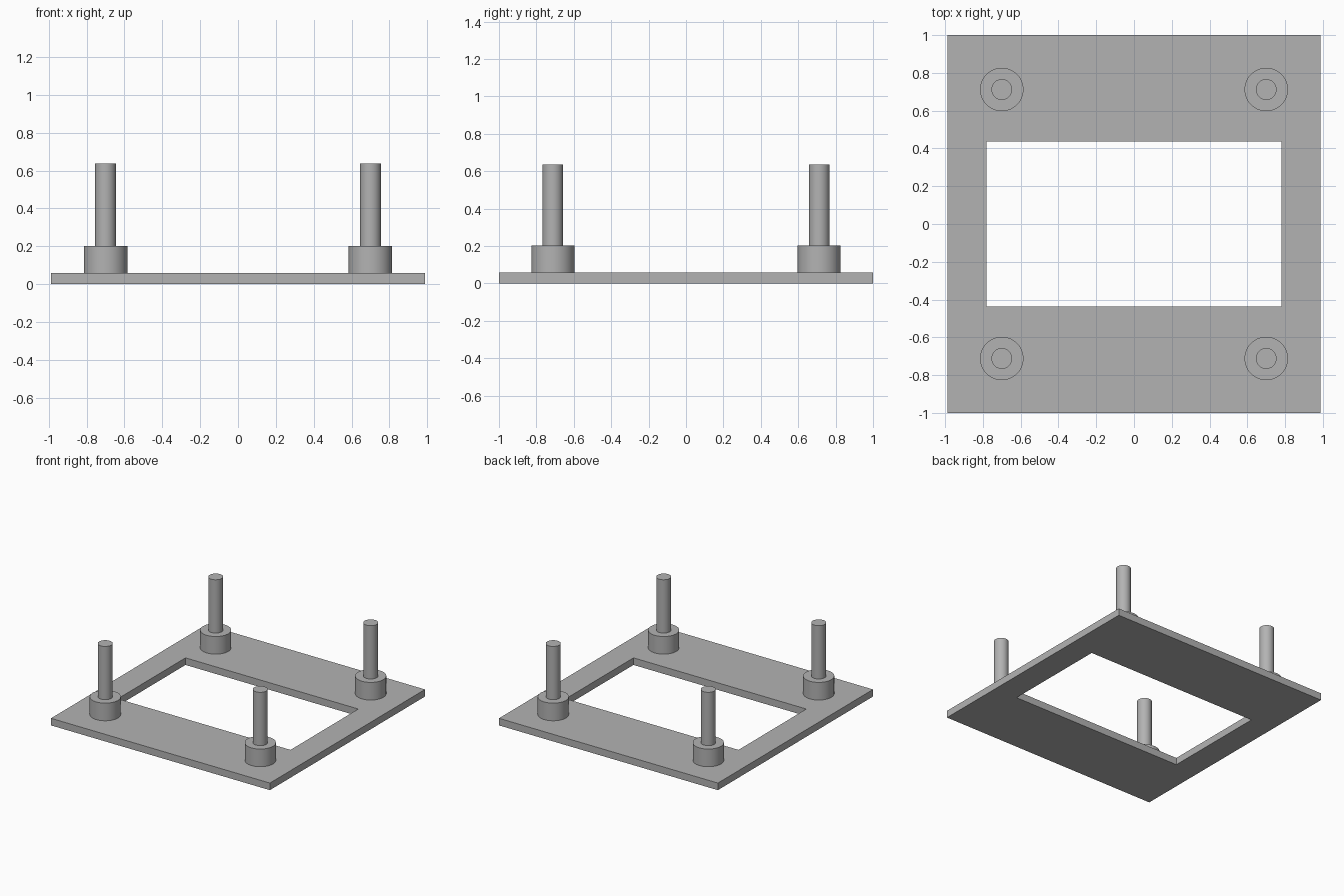
import bpy
import bmesh

cube = bpy.data.objects.get("Cube")
if cube:
    bpy.data.objects.remove(cube, do_unlink=True)

GREY = (0.45, 0.45, 0.45, 1)
grey = bpy.data.materials.new("plain grey")
grey.use_nodes = True
grey.diffuse_color = GREY
grey.node_tree.nodes["Principled BSDF"].inputs["Base Color"].default_value = GREY

PLATE_TOP, BOSS_TOP, PIN_TOP = 0.058, 0.202, 0.637


def make_object(name, bm):
    bmesh.ops.recalc_face_normals(bm, faces=bm.faces)
    mesh = bpy.data.meshes.new(name)
    bm.to_mesh(mesh)
    bm.free()
    mesh.materials.append(grey)
    obj = bpy.data.objects.new(name, mesh)
    bpy.context.collection.objects.link(obj)
    return obj


def rectangle(bm, half_x, half_y):
    corners = [(-1, -1), (1, -1), (1, 1), (-1, 1)]
    return [bm.verts.new((sx * half_x, sy * half_y, 0)) for sx, sy in corners]


# Flat plate with a rectangular window
bm = bmesh.new()
outer = rectangle(bm, 0.988, 1.0)
inner = rectangle(bm, 0.78, 0.437)
for i in range(4):
    j = (i + 1) % 4
    bm.faces.new((outer[i], outer[j], inner[j], inner[i]))
raised = bmesh.ops.extrude_face_region(bm, geom=bm.faces[:], use_keep_orig=True)
top_verts = [g for g in raised["geom"] if isinstance(g, bmesh.types.BMVert)]
bmesh.ops.translate(bm, verts=top_verts, vec=(0, 0, PLATE_TOP))
make_object("base_plate", bm)


# Stepped standoff: wide boss and slim pin turned from one profile
def standoff(name, x, y):
    profile = [(0.115, PLATE_TOP), (0.115, BOSS_TOP),
               (0.055, BOSS_TOP), (0.055, PIN_TOP)]
    bm = bmesh.new()
    rings = []
    for radius, z in profile:
        ring = bmesh.ops.create_circle(bm, segments=48, radius=radius)["verts"]
        bmesh.ops.translate(bm, verts=ring, vec=(0, 0, z))
        rings.append(ring)
    for low, high in zip(rings, rings[1:]):
        for i in range(len(low)):
            j = (i + 1) % len(low)
            bm.faces.new((low[i], low[j], high[j], high[i]))
    bm.faces.new(rings[0])
    bm.faces.new(rings[-1])
    obj = make_object(name, bm)
    obj.location = (x, y, 0)
    bpy.ops.object.select_all(action="DESELECT")
    obj.select_set(True)
    bpy.context.view_layer.objects.active = obj
    bpy.ops.object.shade_smooth_by_angle()


for end, sy in (("front", -1), ("back", 1)):
    for side, sx in (("right", -1), ("left", 1)):
        standoff(f"{end}_{side}_standoff", sx * 0.7, sy * 0.712)
